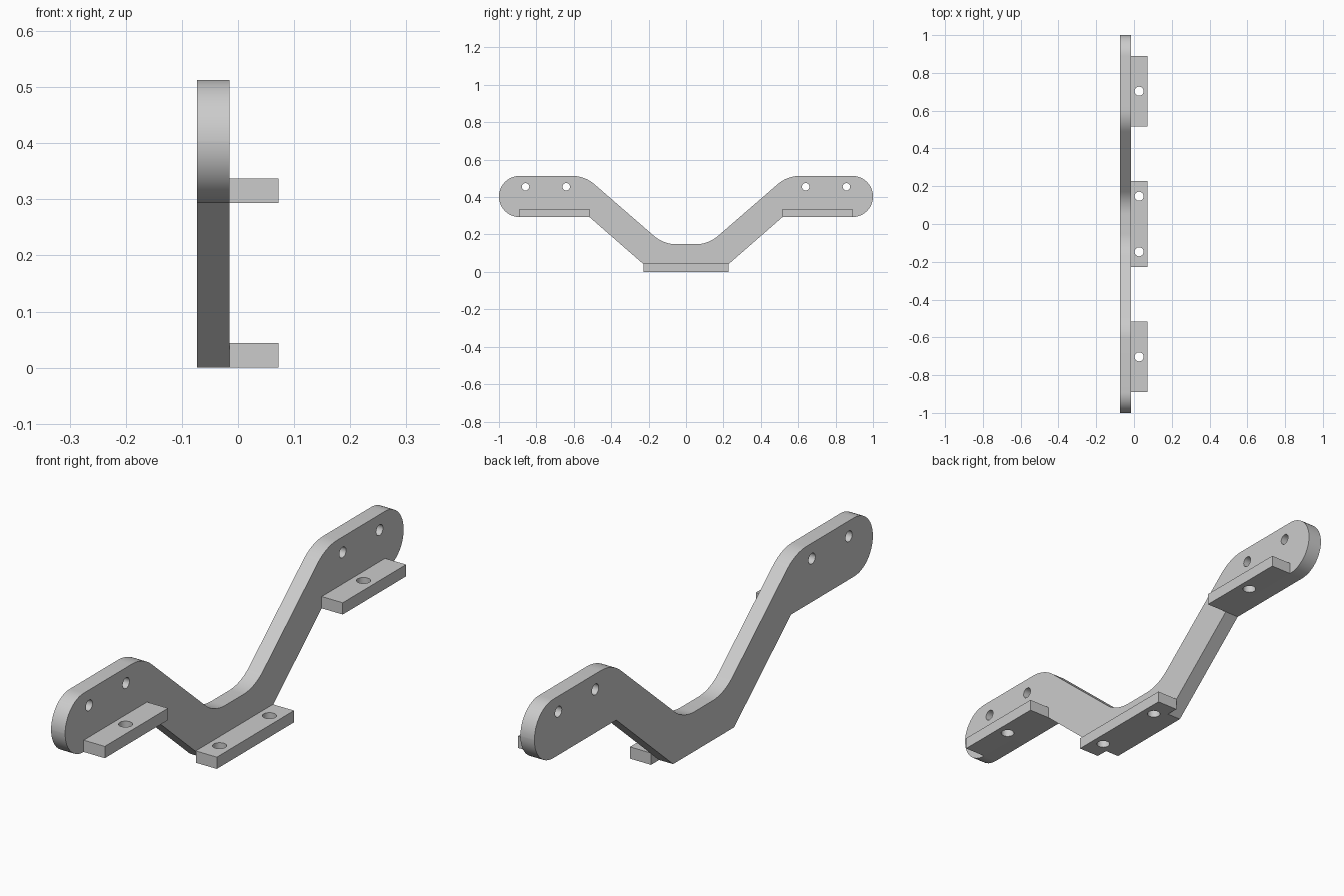
import bpy, bmesh
from math import cos, sin, pi, tan
from mathutils import Vector

cube = bpy.data.objects.get("Cube")
if cube:
    bpy.data.objects.remove(cube)

GREY = (0.6, 0.6, 0.6, 1)
metal = bpy.data.materials.new("plain grey metal")
metal.use_nodes = True
metal.diffuse_color = GREY
metal.node_tree.nodes["Principled BSDF"].inputs["Base Color"].default_value = GREY


def circle(cx, cy, r, n=24):
    return [Vector((cx + r * cos(2 * pi * i / n), cy + r * sin(2 * pi * i / n))) for i in range(n)]


def rounded(corners, steps=12):
    """Outline through (u, v, radius) corners, each rounded by a tangent arc."""
    pts = []
    for i, (u, v, r) in enumerate(corners):
        p = Vector((u, v))
        if r == 0:
            pts.append(p)
            continue
        a = (Vector(corners[i - 1][:2]) - p).normalized()
        b = (Vector(corners[(i + 1) % len(corners)][:2]) - p).normalized()
        half = a.angle(b) / 2
        start = p + a * (r / tan(half))
        centre = p + (a + b).normalized() * (r / sin(half))
        arm = start - centre
        side = -a
        sweep = pi - 2 * half
        for k in range(steps + 1):
            t = sweep * k / steps
            q = centre + arm * cos(t) + side * r * sin(t)
            if not pts or (q - pts[-1]).length > 1e-4:
                pts.append(q)
    return pts


def extruded(name, loops, place, depth):
    """Fill an outline with holes, then extrude it along the depth vector."""
    bm = bmesh.new()
    edges = []
    for loop in loops:
        vs = [bm.verts.new(place(p)) for p in loop]
        edges += [bm.edges.new((vs[i - 1], vs[i])) for i in range(len(vs))]
    bmesh.ops.triangle_fill(bm, edges=edges, use_beauty=True)
    result = bmesh.ops.extrude_face_region(bm, geom=bm.faces[:], use_keep_orig=True)
    moved = [g for g in result["geom"] if isinstance(g, bmesh.types.BMVert)]
    bmesh.ops.translate(bm, verts=moved, vec=depth)
    bmesh.ops.recalc_face_normals(bm, faces=bm.faces[:])
    mesh = bpy.data.meshes.new(name)
    bm.to_mesh(mesh)
    bm.free()
    mesh.materials.append(metal)
    obj = bpy.data.objects.new(name, mesh)
    bpy.context.collection.objects.link(obj)
    bpy.ops.object.select_all(action="DESELECT")
    obj.select_set(True)
    bpy.context.view_layer.objects.active = obj
    bpy.ops.object.shade_smooth_by_angle(angle=pi / 6)


BACK, JOIN, EDGE = -0.073, -0.015, 0.072
LOW, HIGH, TAB = 0.293, 0.513, 0.044

# Bent side plate: half profile mirrored across the middle, with four bolt holes
half = [(0.18, 0, 0), (0.516, LOW, 0), (1, LOW, 0.1099), (1, HIGH, 0.1099),
        (0.541, HIGH, 0.18), (0.12, 0.148, 0.18)]
profile = half + [(-y, z, r) for y, z, r in reversed(half)]
bolts = [circle(s * y, 0.455, 0.02) for s in (-1, 1) for y in (0.64, 0.858)]
extruded("side_plate", [rounded(profile)] + bolts,
         lambda p: (BACK, p.x, p.y), (JOIN - BACK, 0, 0))


# Flat mounting tabs with vertical screw holes
def tab(name, y0, y1, z, holes):
    outline = [Vector(c) for c in ((JOIN, y0), (EDGE, y0), (EDGE, y1), (JOIN, y1))]
    extruded(name, [outline] + [circle(0.027, y, 0.024) for y in holes],
             lambda p: (p.x, p.y, z), (0, 0, TAB))


tab("front_tab", -0.89, -0.516, LOW, [-0.703])
tab("middle_tab", -0.228, 0.228, 0, [-0.147, 0.147])
tab("rear_tab", 0.516, 0.89, LOW, [0.703])
